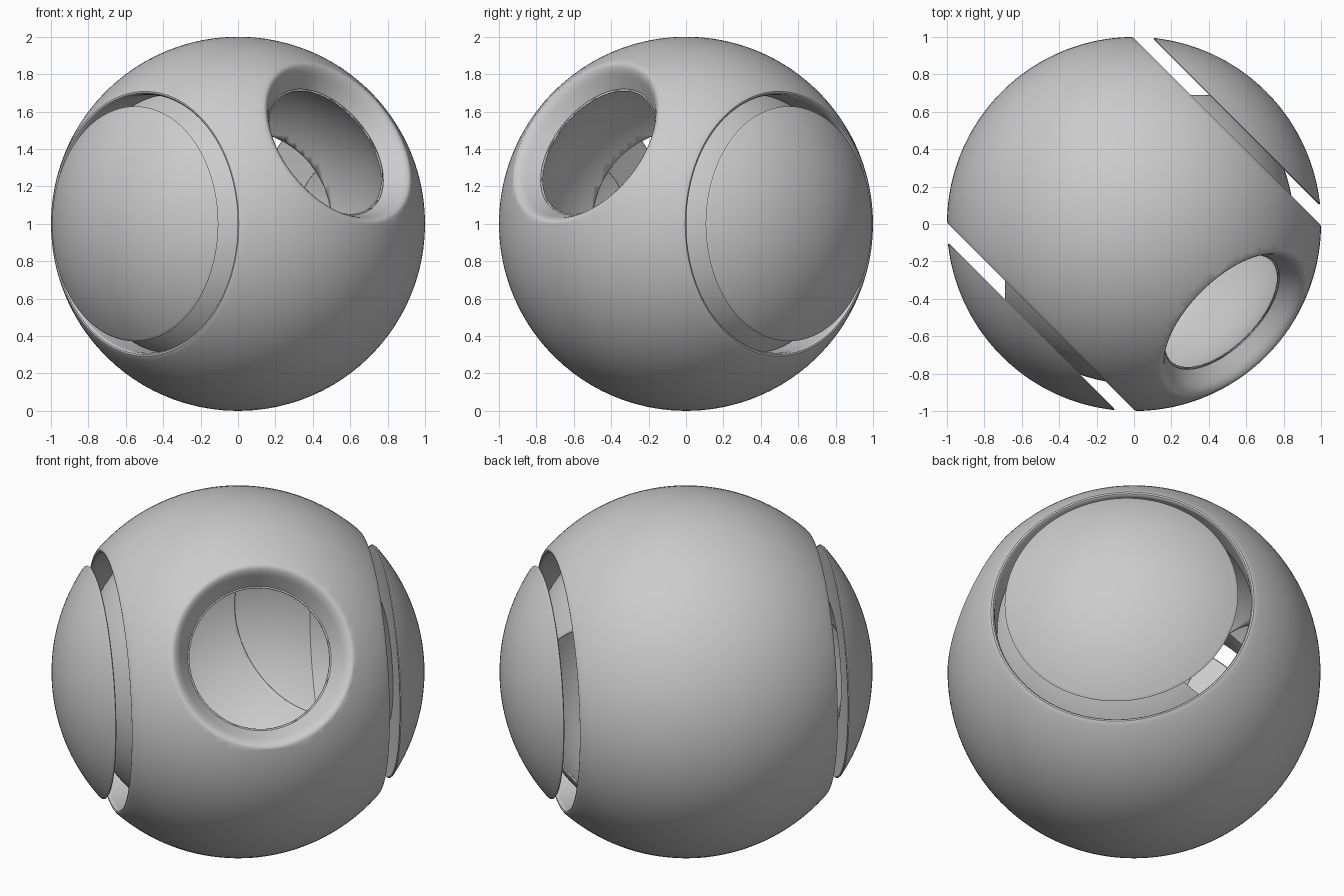
import bpy, bmesh
from math import sin, cos, pi, radians
from mathutils import Vector

cube = bpy.data.objects.get("Cube")
if cube:
    bpy.data.objects.remove(cube, do_unlink=True)

CENTRE = Vector((0, 0, 1))
SIDE = Vector((1, 1, 0)).normalized()
PORT = Vector((0.612, -0.612, 0.5)).normalized()
SKIN_RADIUS = 0.855

grey = bpy.data.materials.new("plain grey")
grey.use_nodes = True
colour = (0.6, 0.6, 0.6, 1)
grey.diffuse_color = colour
grey.node_tree.nodes["Principled BSDF"].inputs["Base Color"].default_value = colour


def make_object(name, bm, axis=None):
    """Turn a bmesh into a smooth object whose local z lies along axis."""
    bmesh.ops.recalc_face_normals(bm, faces=bm.faces)
    mesh = bpy.data.meshes.new(name)
    bm.to_mesh(mesh)
    bm.free()
    if axis:
        mesh.transform(axis.to_track_quat('Z', 'Y').to_matrix().to_4x4())
    mesh.materials.append(grey)
    obj = bpy.data.objects.new(name, mesh)
    obj.location = CENTRE
    bpy.context.collection.objects.link(obj)
    return obj


def lathe(name, profile, axis, steps=128, closed=True):
    """Spin (radius, height) points about an axis."""
    bm = bmesh.new()
    verts = [bm.verts.new((r, 0, h)) for r, h in profile]
    pairs = list(zip(verts, verts[1:]))
    if closed:
        pairs.append((verts[-1], verts[0]))
    edges = [bm.edges.new(p) for p in pairs]
    bmesh.ops.spin(bm, geom=verts + edges, cent=(0, 0, 0), axis=(0, 0, 1),
                   angle=2 * pi, steps=steps, use_merge=True)
    bmesh.ops.remove_doubles(bm, verts=bm.verts, dist=0.0001)
    return make_object(name, bm, axis)


def arc(radius, start, end, count):
    """Points on a circle, by latitude in degrees."""
    angles = [radians(start + (end - start) * i / count) for i in range(count + 1)]
    return [(radius * cos(a), radius * sin(a)) for a in angles]


def smooth(obj, angle=35):
    bpy.ops.object.select_all(action='DESELECT')
    obj.select_set(True)
    bpy.context.view_layer.objects.active = obj
    bpy.ops.object.shade_smooth_by_angle(angle=radians(angle))


# Main shell: outer sphere, rounded side lips, straight recess walls, hollow inside
lip = [(0.717, 0.696), (0.708, 0.702), (0.699, 0.701), (0.692, 0.693), (0.69, 0.68)]
mirrored_lip = [(r, -h) for r, h in reversed(lip)]
shell_profile = (arc(1, -43.5, 43.5, 48) + lip
                 + arc(0.86, 36.6, -36.6, 32) + mirrored_lip)
shell = lathe("main_shell", shell_profile, SIDE)

# Flared round port through the shell
port_profile = [(0, 0.55), (0.383, 0.55), (0.383, 0.76), (0.434, 0.826),
                (0.447, 0.842), (0.459, 0.854), (0.472, 0.863), (0.485, 0.869),
                (0.5, 0.867), (0.5, 1.1), (0, 1.1)]
cutter = lathe("port_cutter", port_profile, PORT, closed=False)
cutter.hide_render = True
cut = shell.modifiers.new("port", 'BOOLEAN')
cut.operation = 'DIFFERENCE'
cut.solver = 'EXACT'
cut.object = cutter
bpy.context.view_layer.objects.active = shell
shell.select_set(True)
bpy.ops.object.modifier_apply(modifier=cut.name)
bpy.data.objects.remove(cutter, do_unlink=True)
smooth(shell)

# Thin inner sphere, opened at the port and by two round windows
bm = bmesh.new()
bmesh.ops.create_uvsphere(bm, u_segments=128, v_segments=64, radius=SKIN_RADIUS)
for direction, distance in ((PORT, 0.765), (Vector((0, 1, 0)), 0.69),
                            (Vector((-1, 0, 0)), 0.69)):
    bmesh.ops.bisect_plane(bm, geom=bm.verts[:] + bm.edges[:] + bm.faces[:],
                           plane_co=direction * distance, plane_no=direction,
                           clear_outer=True)
skin = make_object("inner_sphere", bm)
thick = skin.modifiers.new("thickness", 'SOLIDIFY')
thick.thickness = 0.006
smooth(skin)

# Side caps: domes with a rounded rim, flat back and a shallow dish
cap_profile = (arc(1, 90, 52.2, 24)
               + [(0.623, 0.783), (0.628, 0.777), (0.622, 0.772), (0.61, 0.774), (0.342, 0.784)]
               + arc(0.857, 66.5, 90, 12))
for name, axis in (("left_cap", SIDE), ("right_cap", -SIDE)):
    smooth(lathe(name, cap_profile, axis, closed=False))
